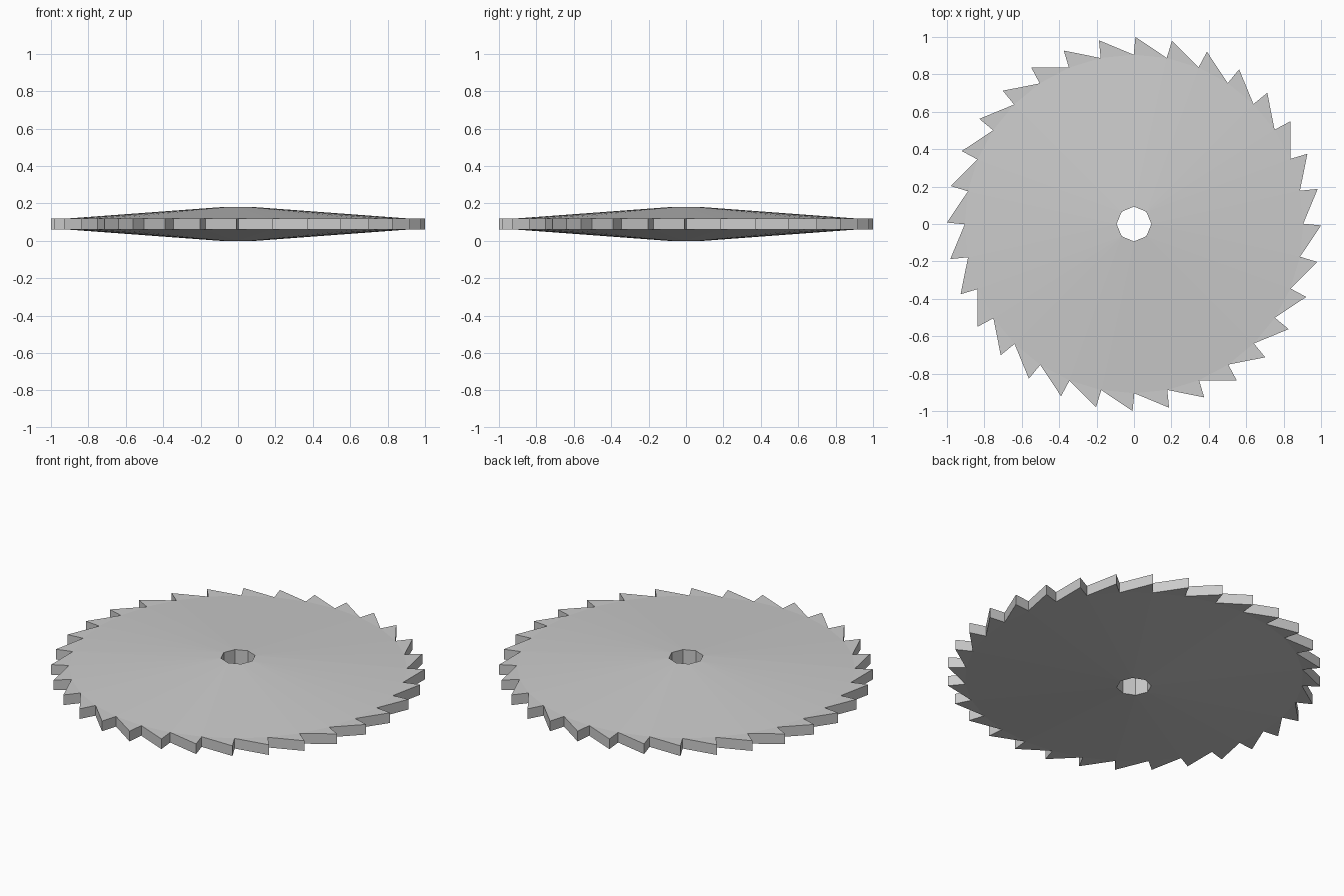
import bpy, bmesh
from math import cos, sin, radians

if "Cube" in bpy.data.objects:
    bpy.data.objects.remove(bpy.data.objects["Cube"])

TEETH, HOLE_SIDES = 32, 8
PER = TEETH // HOLE_SIDES
R_TIP, R_VALLEY, R_HOLE = 1.0, 0.905, 0.093
Z_MID, HALF_EDGE, HALF_HUB = 0.09, 0.03, 0.09

bm = bmesh.new()


def ring(count, radius, z, offset):
    verts = []
    for i in range(count):
        a = radians(360 * i / count + offset)
        verts.append(bm.verts.new((radius * cos(a), radius * sin(a), z)))
    return verts


# Both sides of the blade: shallow cone from the hub to the flat teeth
sides = []
for s in (1, -1):
    hole = ring(HOLE_SIDES, R_HOLE, Z_MID + s * HALF_HUB, 0)
    valley = ring(TEETH, R_VALLEY, Z_MID + s * HALF_EDGE, 0.1)
    tip = ring(TEETH, R_TIP, Z_MID + s * HALF_EDGE, -0.45)
    for k in range(HOLE_SIDES):
        for j in range(-PER // 2, PER // 2):
            i = k * PER + j
            bm.faces.new((hole[k], valley[i % TEETH], valley[(i + 1) % TEETH]))
        joint = valley[(k * PER + PER // 2) % TEETH]
        bm.faces.new((hole[k], joint, hole[(k + 1) % HOLE_SIDES]))
    # Saw teeth
    for i in range(TEETH):
        bm.faces.new((valley[i - 1], tip[i], valley[i]))
    outline = [v for pair in zip(valley, tip) for v in pair]
    # order around the rim: valley, its tip, then the previous valley
    outline = [v for i in range(TEETH) for v in (tip[i], valley[i])]
    sides.append((hole, outline))

# Hole wall and tooth edges join the two sides
for top, bottom in zip(*sides):
    n = len(top)
    for i in range(n):
        j = (i + 1) % n
        bm.faces.new((top[i], top[j], bottom[j], bottom[i]))

bmesh.ops.recalc_face_normals(bm, faces=bm.faces)
mesh = bpy.data.meshes.new("saw_blade")
bm.to_mesh(mesh)
bm.free()
blade = bpy.data.objects.new("saw_blade", mesh)
bpy.context.collection.objects.link(blade)
